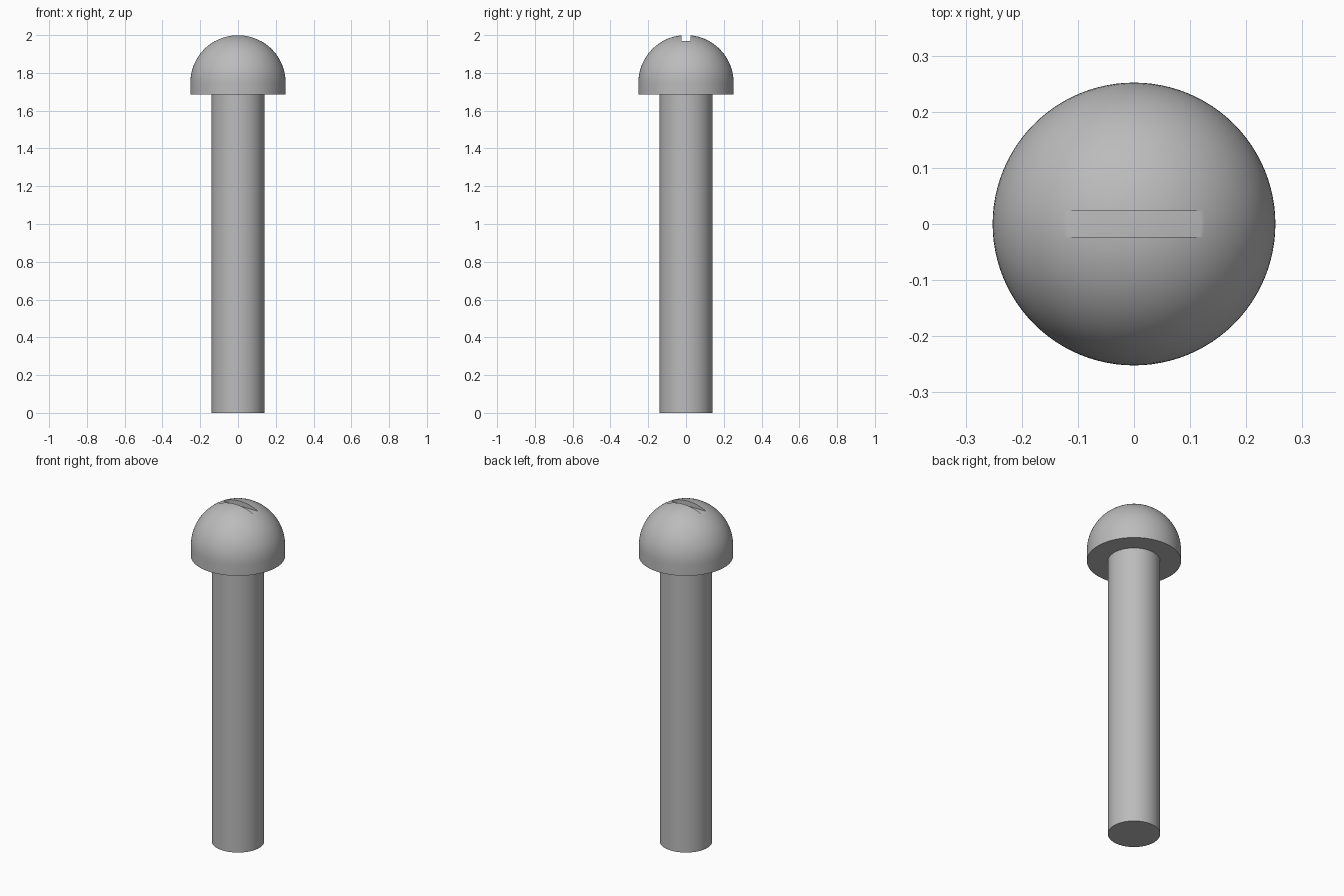
import bpy, bmesh
from math import sin, cos, pi, radians

if "Cube" in bpy.data.objects:
    bpy.data.objects.remove(bpy.data.objects["Cube"])

HEAD_R, SHAFT_R = 0.252, 0.14
HEAD_BASE, TOP = 1.685, 2.0
DOME_Z = TOP - HEAD_R
SEGMENTS = 96

steel = bpy.data.materials.new("grey steel")
steel.use_nodes = True
grey = (0.5, 0.5, 0.5, 1)
steel.diffuse_color = grey
steel.node_tree.nodes["Principled BSDF"].inputs["Base Color"].default_value = grey


def lathe(name, profile):
    """Spin a (radius, height) profile around the z axis."""
    bm = bmesh.new()
    verts = [bm.verts.new((r, 0, z)) for r, z in profile]
    edges = [bm.edges.new(pair) for pair in zip(verts, verts[1:])]
    bmesh.ops.spin(bm, geom=verts + edges, cent=(0, 0, 0), axis=(0, 0, 1),
                   angle=2 * pi, steps=SEGMENTS, use_duplicate=False)
    bmesh.ops.remove_doubles(bm, verts=bm.verts, dist=1e-5)
    bmesh.ops.recalc_face_normals(bm, faces=bm.faces)
    mesh = bpy.data.meshes.new(name)
    bm.to_mesh(mesh)
    bm.free()
    mesh.materials.append(steel)
    obj = bpy.data.objects.new(name, mesh)
    bpy.context.collection.objects.link(obj)
    return obj


def activate(obj):
    bpy.ops.object.select_all(action="DESELECT")
    obj.select_set(True)
    bpy.context.view_layer.objects.active = obj


# Plain round shaft
shaft = lathe("shaft", [(0, 0), (SHAFT_R, 0), (SHAFT_R, HEAD_BASE), (0, HEAD_BASE)])

# Head: short straight collar under a hemisphere
rings = 24
dome = [(HEAD_R * cos(a), DOME_Z + HEAD_R * sin(a))
        for a in (i * pi / 2 / rings for i in range(rings))]
head = lathe("head", [(0, HEAD_BASE), (HEAD_R, HEAD_BASE)] + dome + [(0, TOP)])

# Flat-bottomed driver slot across the crown
bpy.ops.mesh.primitive_cube_add(size=1, location=(0, 0, 2.07))
cutter = bpy.context.object
cutter.name = "slot_cutter"
cutter.scale = (0.6, 0.0455, 0.2)
cutter.hide_render = True
cutter.data.materials.append(steel)
slot = head.modifiers.new("slot", "BOOLEAN")
slot.operation = "DIFFERENCE"
slot.solver = "EXACT"
slot.object = cutter
activate(head)
bpy.ops.object.modifier_apply(modifier=slot.name)
bpy.data.objects.remove(cutter)

# Smooth round surfaces, crisp rims
for part in (shaft, head):
    activate(part)
    bpy.ops.object.shade_smooth_by_angle(angle=radians(30))
